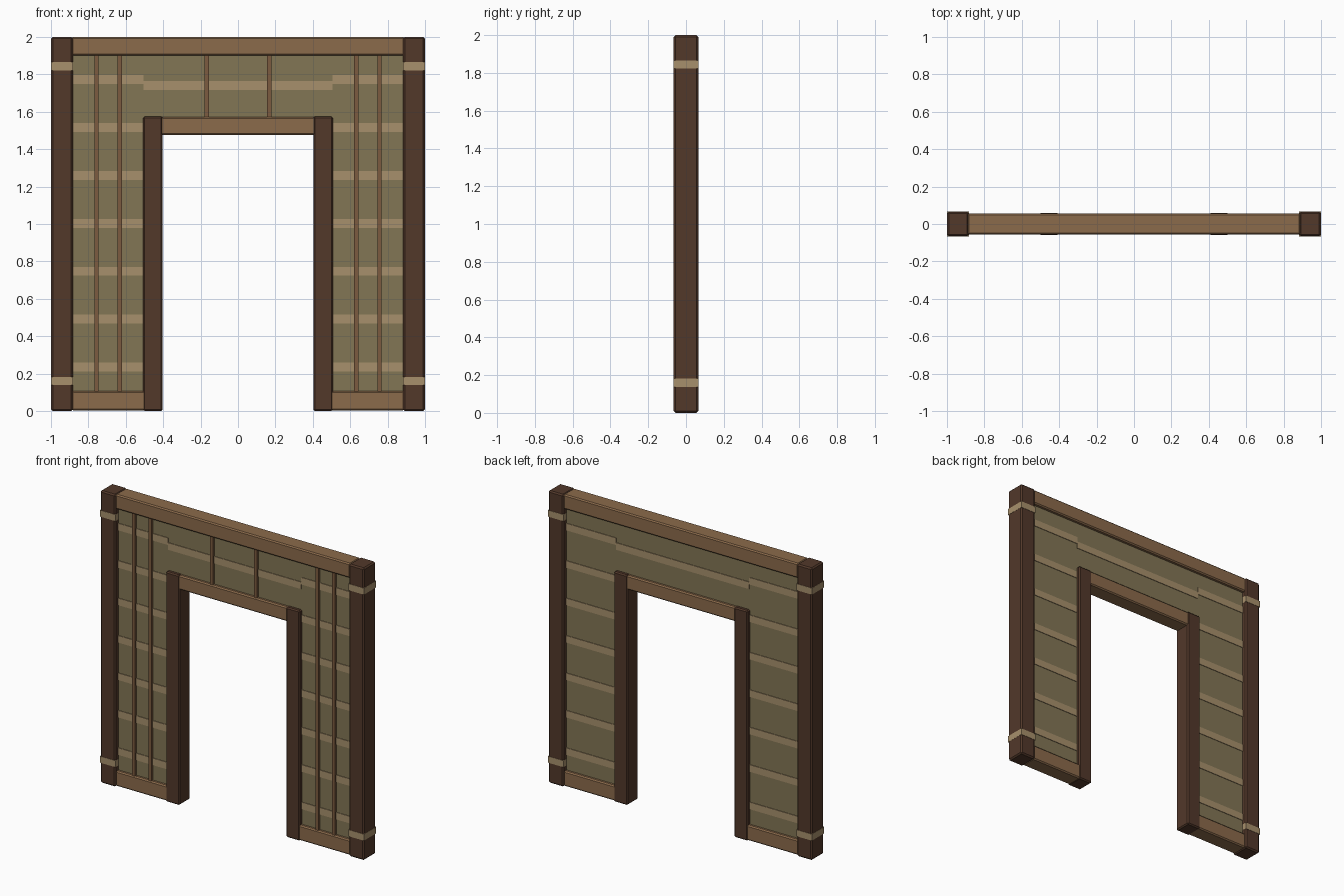
import bpy, bmesh

if "Cube" in bpy.data.objects:
    bpy.data.objects.remove(bpy.data.objects["Cube"])


def material(name, rgb):
    m = bpy.data.materials.new(name)
    m.diffuse_color = (*rgb, 1)
    m.use_nodes = True
    m.node_tree.nodes["Principled BSDF"].inputs["Base Color"].default_value = m.diffuse_color
    return m


DARK = material("dark_timber", (0.085, 0.040, 0.023))
WOOD = material("light_timber", (0.260, 0.145, 0.070))
STICK = material("batten_wood", (0.200, 0.105, 0.050))
PANEL = material("woven_panel", (0.225, 0.180, 0.090))
BAND = material("binding", (0.390, 0.280, 0.150))


def box(name, x, y, z, mat, bevel=0.0):
    """Box from (min, max) ranges, with an optional chamfer."""
    bm = bmesh.new()
    bmesh.ops.create_cube(bm, size=1)
    for v in bm.verts:
        for i, (lo, hi) in enumerate((x, y, z)):
            v.co[i] = lo + (v.co[i] + 0.5) * (hi - lo)
    if bevel:
        bmesh.ops.bevel(bm, geom=bm.edges[:], offset=bevel, segments=1,
                        affect='EDGES', profile=0.5)
    me = bpy.data.meshes.new(name)
    bm.to_mesh(me)
    bm.free()
    me.materials.append(mat)
    ob = bpy.data.objects.new(name, me)
    bpy.context.collection.objects.link(ob)
    return ob


def sym(d):
    return (-d, d)


def pair(name, x, y, z, mat, bevel=0.0):
    """The same box on the left and right sides."""
    box(name + "_right", x, y, z, mat, bevel)
    box(name + "_left", (-x[1], -x[0]), y, z, mat, bevel)


# Corner posts with two bindings each
pair("corner_post", (0.883, 0.999), sym(0.065), (0, 2), DARK, 0.009)
for i, z in enumerate((0.16, 1.844)):
    pair(f"post_binding_{i}", (0.882, 1.0), sym(0.067), (z - 0.022, z + 0.022), BAND)

# Horizontal beams and door frame
box("top_beam", sym(0.89), sym(0.057), (1.9, 2), WOOD, 0.008)
pair("sill", (0.49, 0.89), sym(0.055), (0.003, 0.107), WOOD, 0.008)
pair("door_post", (0.403, 0.507), sym(0.059), (0, 1.575), DARK, 0.008)
box("door_lintel", sym(0.415), sym(0.055), (1.475, 1.573), WOOD, 0.008)

# Infill panels with raised stripes on both faces
pair("side_panel", (0.5, 0.89), sym(0.033), (0.09, 1.91), PANEL)
box("header_panel", sym(0.5), sym(0.033), (1.56, 1.91), PANEL)
for i in range(7):
    z = 0.235 + i * 0.2562
    pair(f"side_stripe_{i}", (0.504, 0.886), sym(0.037), (z - 0.024, z + 0.024), BAND)
box("header_stripe", sym(0.504), sym(0.037), (1.716, 1.764), BAND)

# Thin upright battens on the front only
for i, (x, z0) in enumerate(((0.632, 0.095), (0.757, 0.095), (0.167, 1.565))):
    pair(f"batten_{i}", (x - 0.011, x + 0.011), (-0.049, -0.03), (z0, 1.905), STICK)
